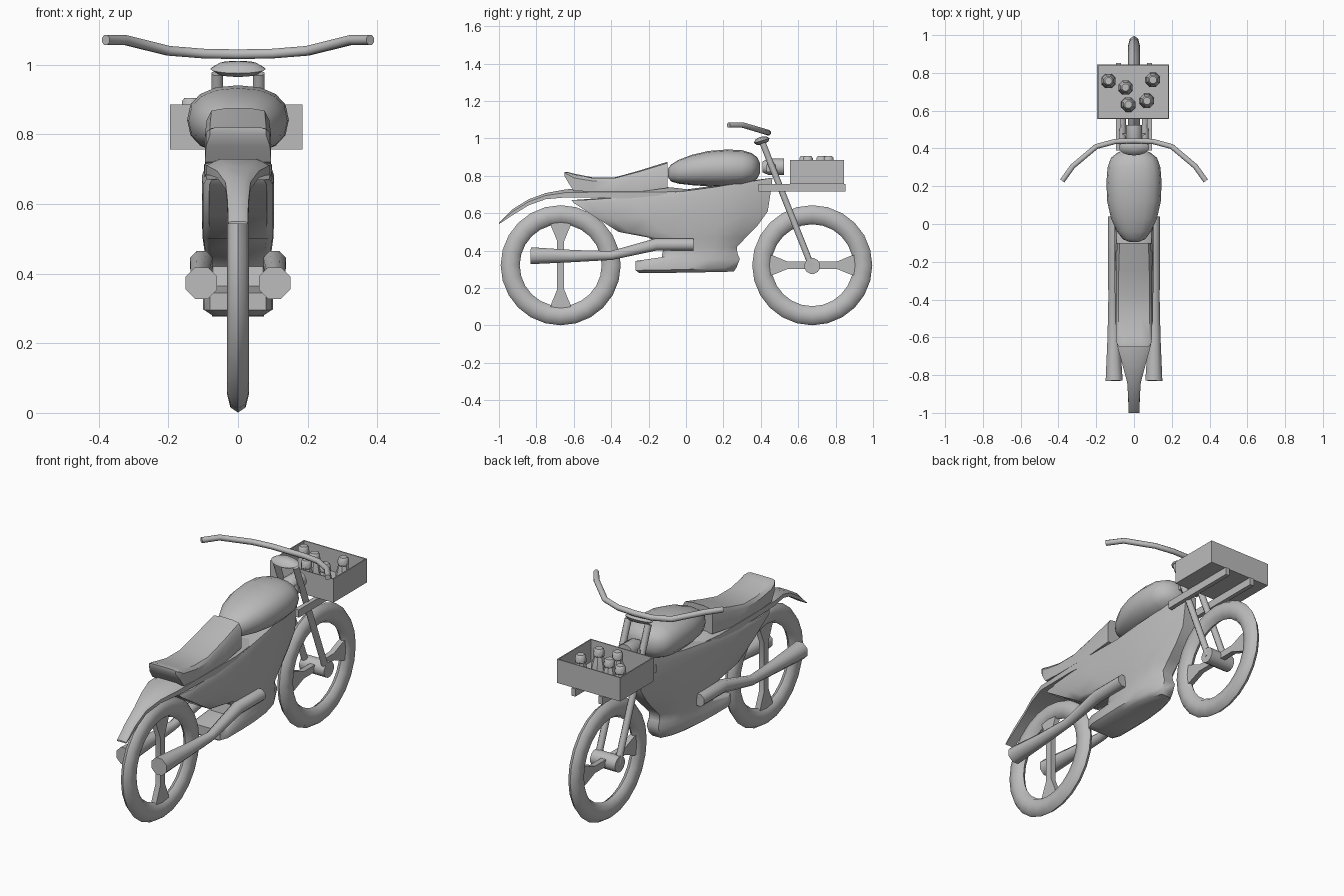
import bpy, bmesh, math
from mathutils import Vector

grey = bpy.data.materials.new("plain grey")
grey.diffuse_color = (0.5, 0.5, 0.5, 1)


def loft(name, rings, angle=40, closed=False):
    """Skin a list of equal-length point rings, capped unless closed."""
    bm = bmesh.new()
    vs = [[bm.verts.new(p) for p in r] for r in rings]
    n = len(vs[0])
    for i in range(len(vs) if closed else len(vs) - 1):
        a, b = vs[i], vs[(i + 1) % len(vs)]
        for j in range(n):
            k = (j + 1) % n
            bm.faces.new((a[j], a[k], b[k], b[j]))
    if not closed:
        bm.faces.new(vs[0])
        bm.faces.new(vs[-1])
    bmesh.ops.recalc_face_normals(bm, faces=bm.faces)
    me = bpy.data.meshes.new(name)
    bm.to_mesh(me)
    bm.free()
    me.materials.append(grey)
    me.shade_smooth()
    me.set_sharp_from_angle(angle=math.radians(angle))
    ob = bpy.data.objects.new(name, me)
    bpy.context.collection.objects.link(ob)
    return ob


def tube(name, path, radii, sides=8, angle=50):
    """Round tube along a path with a radius at each point."""
    pts = [Vector(p) for p in path]
    rings = []
    for i, p in enumerate(pts):
        d = (pts[min(i + 1, len(pts) - 1)] - pts[max(i - 1, 0)]).normalized()
        up = Vector((0, 0, 1)) if abs(d.z) < 0.75 else Vector((1, 0, 0))
        u = d.cross(up).normalized()
        v = d.cross(u)
        rings.append([p + radii[i] * (u * math.cos(a) + v * math.sin(a))
                      for a in [math.tau * (k + 0.5) / sides for k in range(sides)]])
    return loft(name, rings, angle)


def rect(cx, cy, z, hx, hy):
    return [(cx - hx, cy - hy, z), (cx + hx, cy - hy, z),
            (cx + hx, cy + hy, z), (cx - hx, cy + hy, z)]


def box(name, cx, cy, z0, z1, hx, hy):
    return loft(name, [rect(cx, cy, z0, hx, hy), rect(cx, cy, z1, hx, hy)])


# Wheels: oval-section tyres with two flared spokes each
def wheel(label, cy, cz, horizontal):
    rings = []
    for i in range(24):
        a = math.tau * i / 24
        ring = []
        for k in range(8):
            b = math.tau * k / 8
            r = 0.27 + 0.051 * math.cos(b)
            ring.append((0.031 * math.sin(b), cy + r * math.cos(a), cz + r * math.sin(a)))
        rings.append(ring)
    loft(label + " tyre", rings, 60, True)
    rings = []
    for d, w in [(-0.235, 0.055), (-0.21, 0.052), (-0.13, 0.019), (0.13, 0.019),
                 (0.21, 0.052), (0.235, 0.055)]:
        ring = []
        for x, s in [(-0.015, -1), (0.015, -1), (0.015, 1), (-0.015, 1)]:
            ring.append((x, cy + d, cz + s * w) if horizontal else (x, cy + s * w, cz + d))
        rings.append(ring)
    loft(label + " spokes", rings, 30)


wheel("rear wheel", -0.67, 0.322, False)
wheel("front wheel", 0.675, 0.322, True)
tube("front axle", [(-0.075, 0.675, 0.318), (0.075, 0.675, 0.318)], [0.043] * 2, 12)

# Fork legs and clamp
for s in (-1, 1):
    tube("fork leg", [(s * 0.06, 0.672, 0.315), (s * 0.06, 0.41, 0.975)], [0.018] * 2)
box("fork clamp", 0, 0.455, 0.82, 0.86, 0.06, 0.025)

# Headlight
tube("headlight", [(0, 0.41, 0.848), (0, 0.44, 0.848), (0, 0.525, 0.848)],
     [0.03, 0.045, 0.045], 12)

# Instrument disc, a tilted flat ellipsoid
rings = []
for t in (-80, -45, 0, 45, 80):
    c, h = math.cos(math.radians(t)), 0.02 * math.sin(math.radians(t))
    ring = []
    for k in range(16):
        a = math.tau * k / 16
        y = 0.042 * c * math.sin(a)
        ring.append((0.08 * c * math.cos(a), 0.405 + y - 0.35 * h, 0.988 + h + 0.3 * y))
    rings.append(ring)
loft("instrument disc", rings, 60)

# Handlebar
half = [(0.38, 0.228, 1.071), (0.325, 0.305, 1.071), (0.2, 0.41, 1.04),
        (0.1, 0.437, 1.032)]
bar = half + [(0, 0.44, 1.03)] + [(-x, y, z) for x, y, z in reversed(half)]
tube("handlebar", bar, [0.015] * len(bar))

# Fuel tank: rounded sections along y (y, bottom, top, half width)
rings = []
for y, zb, zt, w in [(-0.095, 0.79, 0.84, 0.025), (-0.08, 0.77, 0.86, 0.06),
                     (-0.04, 0.758, 0.885, 0.09), (0.03, 0.75, 0.912, 0.122),
                     (0.12, 0.744, 0.933, 0.142), (0.22, 0.742, 0.941, 0.146),
                     (0.3, 0.748, 0.937, 0.14), (0.35, 0.762, 0.922, 0.122),
                     (0.38, 0.785, 0.9, 0.085), (0.395, 0.815, 0.87, 0.04)]:
    ring = []
    for k in range(16):
        a = math.tau * k / 16
        c, s = math.cos(a), math.sin(a)
        ring.append((w * math.copysign(abs(c) ** 0.85, c), y,
                     (zb + zt) / 2 + (zt - zb) / 2 * math.copysign(abs(s) ** 0.85, s)))
    rings.append(ring)
loft("fuel tank", rings, 70)

# Lower body: level outlines stacked upward (rear z, front z, rear y, front y, width)
rings = []
for zr, zf, yr, yf, w in [(0.28, 0.288, -0.25, 0.255, 0.075), (0.295, 0.31, -0.27, 0.27, 0.1),
                          (0.345, 0.355, -0.27, 0.288, 0.1), (0.365, 0.385, -0.13, 0.275, 0.09),
                          (0.42, 0.42, -0.12, 0.272, 0.09), (0.47, 0.47, -0.2, 0.32, 0.097),
                          (0.5, 0.53, -0.36, 0.38, 0.102), (0.57, 0.61, -0.47, 0.437, 0.104),
                          (0.655, 0.74, -0.6, 0.457, 0.103), (0.67, 0.79, -0.612, 0.462, 0.093)]:
    side = []
    for t, f in [(0, 0.8), (0.08, 0.97), (0.3, 1), (0.5, 1), (0.7, 0.92), (0.88, 0.7), (1, 0.35)]:
        side.append((w * f, yr + (yf - yr) * t, zr + (zf - zr) * t ** 1.6))
    rings.append(side + [(-x, y, z) for x, y, z in reversed(side)])
loft("lower body", rings, 50)

# Seat: sections along y (y, bottom, top, half width)
rings = []
for y, zb, zt, w in [(-0.65, 0.80, 0.82, 0.08), (-0.63, 0.765, 0.82, 0.092),
                     (-0.6, 0.72, 0.812, 0.095), (-0.5, 0.715, 0.792, 0.095),
                     (-0.38, 0.715, 0.792, 0.095), (-0.25, 0.715, 0.828, 0.095),
                     (-0.1, 0.735, 0.875, 0.09)]:
    e = (zt - zb) * 0.25
    side = [(w, zb), (w, zt - e), (w * 0.85, zt - e * 0.2), (w * 0.4, zt)]
    rings.append([(x, y, z) for x, z in side + [(-x, z) for x, z in reversed(side)]])
loft("seat", rings, 40)

# Tail fender running forward under the seat
rings = []
for y, zb, zt, w in [(-1.0, 0.542, 0.55, 0.028), (-0.93, 0.588, 0.62, 0.03),
                     (-0.84, 0.643, 0.675, 0.036), (-0.75, 0.675, 0.708, 0.06),
                     (-0.64, 0.685, 0.728, 0.09), (-0.4, 0.682, 0.735, 0.096),
                     (-0.15, 0.665, 0.745, 0.097), (-0.05, 0.69, 0.735, 0.09),
                     (0.05, 0.715, 0.722, 0.08)]:
    side = [(w, zb), (w, zb + (zt - zb) * 0.6), (w * 0.6, zt)]
    rings.append([(x, y, z) for x, z in side + [(-x, z) for x, z in reversed(side)]])
loft("tail fender", rings, 45)

# Exhaust pipes
for s in (-1, 1):
    tube("exhaust pipe", [(s * 0.105, 0.04, 0.433), (s * 0.105, -0.16, 0.433),
                          (s * 0.112, -0.4, 0.374), (s * 0.108, -0.6, 0.371),
                          (s * 0.105, -0.83, 0.373)],
         [0.035, 0.035, 0.026, 0.035, 0.049])

# Carrier rails
for s in (-1, 1):
    box("carrier rail", s * 0.082, 0.62, 0.715, 0.757, 0.012, 0.232)

# Open crate
loft("crate", [rect(-0.005, 0.7, 0.757, 0.19, 0.145), rect(-0.005, 0.7, 0.886, 0.19, 0.145),
               rect(-0.005, 0.7, 0.886, 0.184, 0.139), rect(-0.005, 0.7, 0.765, 0.184, 0.139)])

# Bottles in the crate
for x, y in [(-0.135, 0.757), (-0.045, 0.723), (0.1, 0.763), (0.068, 0.652), (-0.03, 0.632)]:
    tube("bottle", [(x, y, z) for z in (0.764, 0.81, 0.862, 0.866, 0.895, 0.905)],
         [0.041, 0.04, 0.025, 0.029, 0.028, 0.02], 8, 40)
